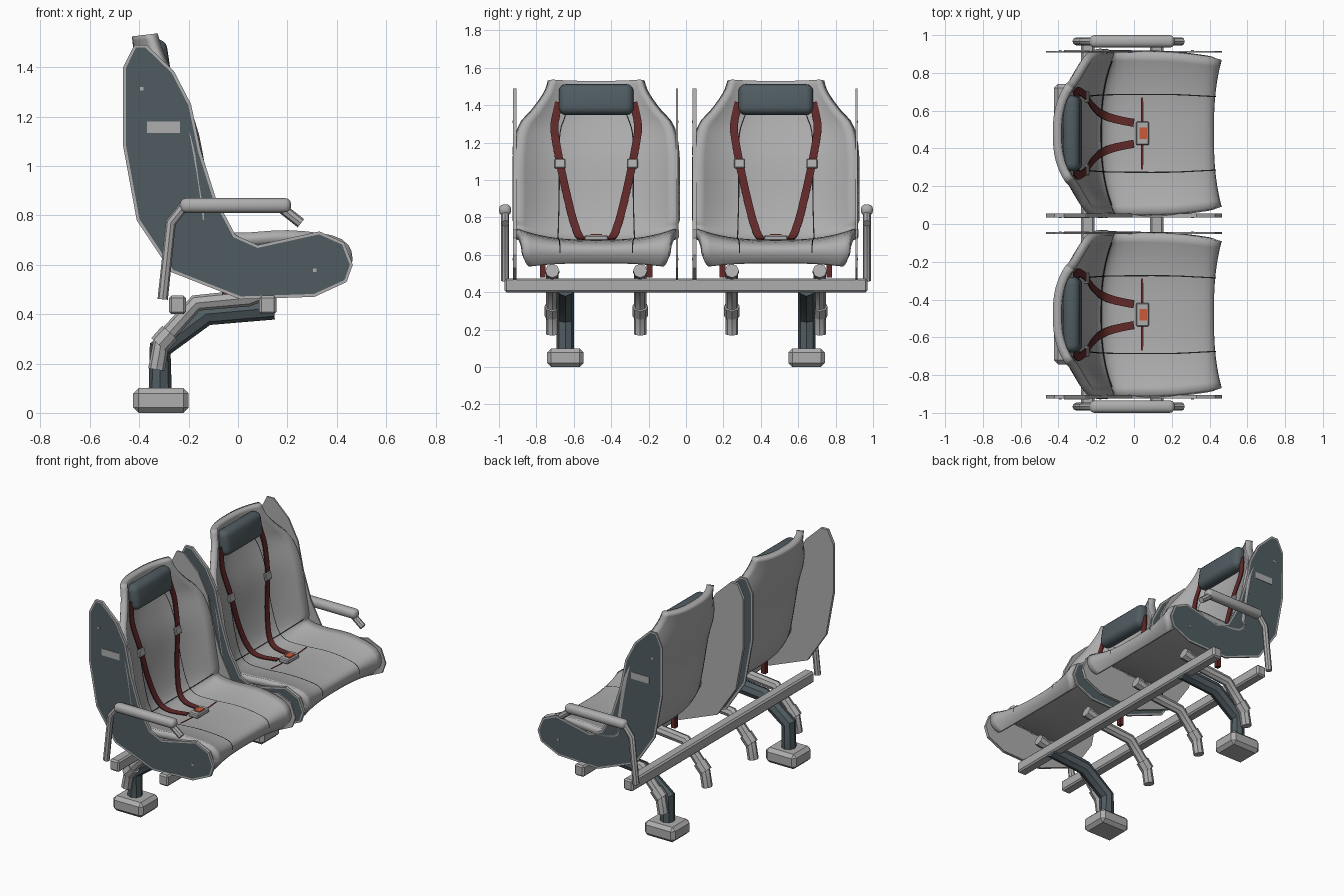
import bpy, bmesh
from mathutils import Vector

if "Cube" in bpy.data.objects:
    bpy.data.objects.remove(bpy.data.objects["Cube"])


def material(name, r, g, b):
    m = bpy.data.materials.new(name)
    m.use_nodes = True
    m.diffuse_color = (r, g, b, 1)
    m.node_tree.nodes["Principled BSDF"].inputs["Base Color"].default_value = (r, g, b, 1)
    return m


GREY = material("light_grey", .42, .42, .42)
SLATE = material("dark_slate", .08, .107, .12)
RED = material("belt_red", .12, .022, .022)
ORANGE = material("button_orange", .6, .1, .04)
BLACK = material("seam_black", .012, .012, .012)


def finish(obj, angle=None):
    if angle:
        bpy.ops.object.select_all(action='DESELECT')
        obj.select_set(True)
        bpy.context.view_layer.objects.active = obj
        bpy.ops.object.shade_smooth_by_angle(angle=angle)
    return obj


def from_bmesh(name, bm, *mats):
    me = bpy.data.meshes.new(name)
    bm.to_mesh(me)
    bm.free()
    for m in mats:
        me.materials.append(m)
    obj = bpy.data.objects.new(name, me)
    bpy.context.collection.objects.link(obj)
    return obj


def box(name, centre, size, mat, bevel=0, segments=1, smooth=None):
    bm = bmesh.new()
    bmesh.ops.create_cube(bm, size=1)
    bmesh.ops.scale(bm, vec=size, verts=bm.verts)
    if bevel:
        bmesh.ops.bevel(bm, geom=bm.edges[:], offset=bevel, segments=segments,
                        profile=.5, affect='EDGES')
    obj = from_bmesh(name, bm, mat)
    obj.location = centre
    return finish(obj, smooth)


def pipe(name, points, radius, mat):
    cu = bpy.data.curves.new(name, 'CURVE')
    cu.dimensions = '3D'
    cu.bevel_depth = radius
    cu.bevel_resolution = 2
    cu.use_fill_caps = True
    sp = cu.splines.new('POLY')
    sp.points.add(len(points) - 1)
    for p, co in zip(sp.points, points):
        p.co = (*co, 1)
    cu.materials.append(mat)
    obj = bpy.data.objects.new(name, cu)
    bpy.context.collection.objects.link(obj)
    bpy.ops.object.select_all(action='DESELECT')
    obj.select_set(True)
    bpy.context.view_layer.objects.active = obj
    bpy.ops.object.convert(target='MESH')
    return finish(bpy.context.object, .7)


# Seat shell stations from front lip to top: x, z, half width, side curl
ROWS = [Vector(r) for r in (
    (.39, .555, .36, .03), (.415, .59, .385, .035), (.42, .635, .39, .045),
    (.37, .665, .40, .055), (.2, .68, .42, .06), (0, .67, .425, .06),
    (-.13, .675, .425, .08), (-.2, .74, .425, .11), (-.25, .9, .42, .13),
    (-.285, 1.1, .42, .13), (-.33, 1.25, .395, .12), (-.355, 1.34, .33, .1),
    (-.375, 1.45, .26, .075), (-.385, 1.53, .235, .06))]
LAST = len(ROWS) - 1


def station(t):
    i = min(max(int(t), 0), LAST - 1)
    f = t - i
    a, b, c, d = (ROWS[min(max(k, 0), LAST)] for k in range(i - 1, i + 3))
    return .5 * (2 * b + (c - a) * f + (2 * a - 5 * b + 4 * c - d) * f ** 2
                 + (3 * b - a - 3 * c + d) * f ** 3)


def surf(t, u, lift=0):
    """Point on the seat surface, raised along the profile normal."""
    s = station(t)
    d = station(min(t + .05, LAST)) - station(max(t - .05, 0))
    n = Vector((d[1], 0, -d[0])).normalized()
    return Vector((s[0], u * s[2], s[1])) + n * (s[3] * abs(u) ** 2.6 + lift)


def strip(name, path, width, lift, thick, mat, y):
    """Ribbon that follows the seat surface through (t, u) stops."""
    pts = []
    for (t0, u0), (t1, u1) in zip(path, path[1:]):
        n = max(2, int(abs(t1 - t0) * 4) + int(abs(u1 - u0) * 8))
        pts += [surf(t0 + (t1 - t0) * k / n, u0 + (u1 - u0) * k / n, lift) for k in range(n)]
    pts.append(surf(*path[-1], lift))
    across = abs(path[0][0] - path[-1][0]) < .1
    bm = bmesh.new()
    pairs = []
    for i, p in enumerate(pts):
        d = pts[min(i + 1, len(pts) - 1)] - pts[max(i - 1, 0)]
        side = Vector((1, 0, 0)) if across else Vector((-d.y * (d.x < -abs(d.z)), 1, 0)).normalized()
        if not across:
            side = (side - d.normalized() * side.dot(d.normalized())).normalized()
        pairs.append([bm.verts.new(p + side * width / 2 * k) for k in (-1, 1)])
    for a, b in zip(pairs, pairs[1:]):
        bm.faces.new((a[0], a[1], b[1], b[0]))
    obj = from_bmesh(name, bm, mat)
    obj.location.y = y
    if thick:
        obj.modifiers.new("thickness", 'SOLIDIFY').thickness = thick
    return obj


def shell(name, y):
    bm = bmesh.new()
    cols, steps = 20, LAST * 3
    grid = [[bm.verts.new(surf(i * LAST / steps, 2 * j / cols - 1)) for j in range(cols + 1)]
            for i in range(steps + 1)]
    for a, b in zip(grid, grid[1:]):
        for j in range(cols):
            bm.faces.new((a[j], a[j + 1], b[j + 1], b[j]))
    obj = from_bmesh(name, bm, GREY)
    obj.location.y = y
    mod = obj.modifiers.new("thickness", 'SOLIDIFY')
    mod.thickness, mod.offset = .045, -1
    return finish(obj, .7)


PANEL = ((-.42, 1.49), (-.37, 1.49), (-.26, 1.385), (-.19, 1.25), (-.15, 1.06),
         (-.09, .87), (-.01, .72), (.08, .68), (.33, .735), (.43, .69), (.465, .6),
         (.44, .53), (.31, .47), (.01, .46), (-.27, .57), (-.41, .78),
         (-.465, 1.08), (-.465, 1.4))


def side_panel(name, y, out, thick):
    """Flat side panel, slate on the outer face with a grey rim."""
    bm = bmesh.new()
    face = bm.faces.new([bm.verts.new((x, y, z)) for x, z in PANEL])
    ext = bmesh.ops.extrude_face_region(bm, geom=[face])
    moved = [v for v in ext["geom"] if isinstance(v, bmesh.types.BMVert)]
    bmesh.ops.translate(bm, verts=moved, vec=(0, out * thick, 0))
    bmesh.ops.recalc_face_normals(bm, faces=bm.faces)
    outer = next(f for f in bm.faces if f.normal.y * out > .9)
    bmesh.ops.inset_individual(bm, faces=[outer], thickness=.012)
    outer.material_index = 1
    from_bmesh(name, bm, GREY, SLATE)
    edge = y + out * (thick + .001)
    box(name + "_label", (-.302, edge, 1.157), (.135, .004, .045), GREY)
    for x, z in ((-.39, 1.312), (.31, .577)):
        box(name + "_screw", (x, edge, z), (.014, .004, .014), GREY)


# Two identical seats
for side, y in (("right", -.48), ("left", .48)):
    shell(side + "_seat_shell", y)
    side_panel(side + "_seat_panel_a", y - .425, -1, .02)
    side_panel(side + "_seat_panel_b", y + .427, 1, .01)
    rest = box(side + "_headrest", (-.325, y, 1.43), (.09, .40, .165), SLATE, .04, 4, .7)
    rest.rotation_euler.y = -.15
    for k in (-1, 1):
        strip(side + "_seam", [(1.5, k * .5), (8.5, k * .47), (11, k * .5)], .006, .004, 0, BLACK, y)
        strip(side + "_shoulder_belt",
              [(11.6, k * .7), (10, k * .565), (8.9, k * .46), (7, k * .26), (5, k * .13)],
              .042, .012, .006, RED, y)
        clip = box(side + "_belt_clip", surf(8.9, k * .46, .015) + Vector((0, y, 0)),
                   (.02, .06, .05), GREY, .005)
        clip.rotation_euler.y = -.2
        box(side + "_belt_anchor", (-.05, y + k * .285, .54), (.03, .03, .12), RED)
    strip(side + "_junction_seam", [(6.6, -.9), (6.6, .9)], .006, .004, 0, BLACK, y)
    strip(side + "_lap_strap", [(4.76, -.45), (4.76, .45)], .012, .008, 0, RED, y)
    box(side + "_buckle", (.045, y, .69), (.07, .125, .03), GREY, .006)
    box(side + "_buckle_button", (.05, y, .705), (.04, .06, .012), ORANGE)

# Cross beams under both seats
for name, x in (("rear_beam", -.245), ("front_beam", .12)):
    box(name, (x, 0, .437), (.07, 1.94, .075), GREY, .01)

# Legs, feet, braces and armrests, mirrored
for side, k in (("right", -1), ("left", 1)):
    y = k * .645
    pipe(side + "_leg", [(-.315, y, .08), (-.315, y, .26), (-.13, y, .4), (.145, y, .425)], .047, SLATE)
    box(side + "_foot", (-.312, y, .05), (.225, .195, .1), GREY, .022)
    for part, by in (("outer", .715), ("inner", .245)):
        by *= k
        pipe(f"{side}_{part}_brace", [(-.33, by, .175), (-.31, by, .29), (-.17, by, .445),
                                      (.04, by, .465), (.16, by, .51)], .034, GREY)
        pipe(f"{side}_{part}_brace_collar", [(-.32, by, .275), (-.275, by, .325)], .042, GREY)
        pipe(f"{side}_{part}_brace_cap", [(.15, by, .505), (.19, by, .515)], .038, GREY)
    ay = k * .967
    box(side + "_armrest_pad", (-.01, ay, .84), (.45, .065, .06), GREY, .025, 3, .7)
    pipe(side + "_armrest_post", [(-.305, ay, .46), (-.272, ay, .77), (-.22, ay, .835),
                                  (-.1, ay, .84)], .021, GREY)
    pipe(side + "_armrest_tip", [(.17, ay, .835), (.255, ay, .768)], .021, GREY)
